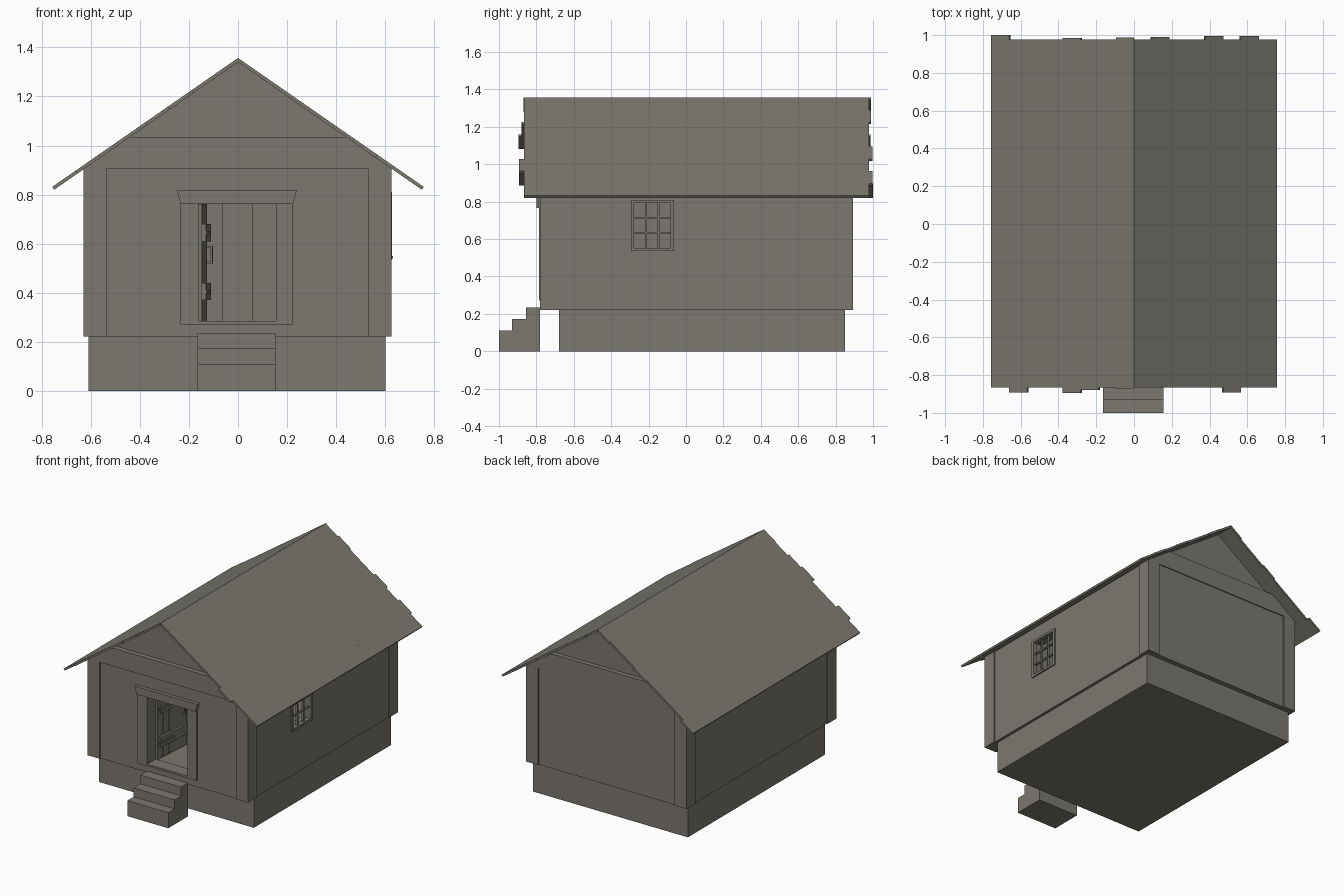
import bpy, bmesh, math
from mathutils import Matrix, Vector

if "Cube" in bpy.data.objects:
    bpy.data.objects.remove(bpy.data.objects["Cube"])

mat = bpy.data.materials.new("weathered grey brown")
mat.diffuse_color = (0.2, 0.188, 0.16, 1)
mat.use_nodes = True
mat.node_tree.nodes["Principled BSDF"].inputs["Base Color"].default_value = mat.diffuse_color


def finish(name, bm):
    bmesh.ops.recalc_face_normals(bm, faces=bm.faces)
    me = bpy.data.meshes.new(name)
    bm.to_mesh(me)
    bm.free()
    me.materials.append(mat)
    ob = bpy.data.objects.new(name, me)
    bpy.context.collection.objects.link(ob)
    return ob


def boxes(name, *items):
    """One object from boxes given as (x0, x1, y0, y1, z0, z1)."""
    bm = bmesh.new()
    for x0, x1, y0, y1, z0, z1 in items:
        m = Matrix.Translation(((x0 + x1) / 2, (y0 + y1) / 2, (z0 + z1) / 2)) \
            @ Matrix.Diagonal((x1 - x0, y1 - y0, z1 - z0, 1))
        bmesh.ops.create_cube(bm, size=1, matrix=m)
    return finish(name, bm)


def prism(name, profile, a, b, axis="y"):
    """Extrude an (x, z) profile along y, or a (y, z) profile along x."""
    bm = bmesh.new()
    put = (lambda p, t: (p[0], t, p[1])) if axis == "y" else (lambda p, t: (t, p[0], p[1]))
    face = bm.faces.new([bm.verts.new(put(p, a)) for p in profile])
    r = bmesh.ops.extrude_face_region(bm, geom=[face])
    move = Vector((0, b - a, 0)) if axis == "y" else Vector((b - a, 0, 0))
    bmesh.ops.translate(bm, vec=move, verts=[v for v in r["geom"] if isinstance(v, bmesh.types.BMVert)])
    return finish(name, bm)


# Foundation, floor and steps
boxes("foundation", (-0.61, 0.60, -0.68, 0.85, 0, 0.222))
boxes("floor", (-0.57, 0.565, -0.72, 0.84, 0.222, 0.27))
prism("front_steps", [(-1, 0), (-0.78, 0), (-0.78, 0.235), (-0.855, 0.235), (-0.855, 0.173),
                      (-0.93, 0.173), (-0.93, 0.11), (-1, 0.11)], -0.165, 0.155, "x")

# Corner posts
for side, x in (("left", -0.63), ("right", 0.53)):
    for end, y in (("front", -0.78), ("back", 0.795)):
        boxes(f"{end}_{side}_post", (x, x + 0.095, y, y + 0.098, 0.222, 0.907))

# Walls: front with doorway, right with window hole, plain left and back
B, T = 0.222, 0.925
boxes("front_wall", (-0.54, -0.17, -0.772, -0.70, B, T), (0.165, 0.535, -0.772, -0.70, B, T),
      (-0.17, 0.165, -0.772, -0.70, B, 0.28), (-0.17, 0.165, -0.772, -0.70, 0.78, T))
boxes("back_wall", (-0.54, 0.535, 0.815, 0.885, B, T))
boxes("back_wall_inner_post", (-0.065, 0.06, 0.77, 0.82, 0.27, T))
boxes("left_wall", (-0.624, -0.555, -0.69, 0.80, B, 0.907))
X0, X1, H = 0.55, 0.619, 0.907
boxes("right_wall", (X0, X1, -0.69, -0.285, B, H), (X0, X1, -0.075, 0.80, B, H),
      (X0, X1, -0.285, -0.075, B, 0.545), (X0, X1, -0.285, -0.075, 0.80, H))

# Window frame, glazing bars and latch
F0, F1 = 0.595, 0.628
bars = [(F0, F1, -0.295, -0.278, 0.535, 0.81), (F0, F1, -0.082, -0.065, 0.535, 0.81),
        (F0, F1, -0.278, -0.082, 0.535, 0.552), (F0, F1, -0.278, -0.082, 0.793, 0.81)]
for i in (1, 2):
    y = -0.278 + 0.196 * i / 3
    z = 0.552 + 0.241 * i / 3
    bars += [(0.603, 0.619, y - 0.005, y + 0.005, 0.552, 0.793),
             (0.603, 0.617, -0.278, -0.082, z - 0.005, z + 0.005)]
boxes("window_frame", *bars)
boxes("window_latch", (0.625, 0.632, -0.185, -0.175, 0.54, 0.55))

# Door frame with flared lintel
boxes("door_frame", (-0.235, -0.16, -0.785, -0.69, 0.285, 0.765), (0.155, 0.225, -0.785, -0.69, 0.285, 0.765),
      (-0.235, 0.225, -0.785, -0.69, 0.272, 0.286))
prism("door_lintel", [(-0.235, 0.765), (0.225, 0.765), (0.24, 0.82), (-0.25, 0.82)], -0.798, -0.69)

# Door standing open inwards, with battens, hinges and handle
door = boxes("door", *[(0, 0.018, 0.002 + 0.06 * i, 0.06 * (i + 1), 0.285, 0.762) for i in range(5)])
battens = boxes("door_battens", *[(0.018, 0.034, 0.015, 0.29, z, z + 0.07) for z in (0.37, 0.61)])
hinges = boxes("door_hinges", *[(0.034, 0.04, 0.0, 0.15, z, z + 0.015) for z in (0.397, 0.637)])
handle = boxes("door_handle", (0.036, 0.044, 0.255, 0.265, 0.52, 0.59),
               (0.018, 0.044, 0.255, 0.265, 0.52, 0.528), (0.018, 0.044, 0.255, 0.265, 0.582, 0.59))
for ob in (door, battens, hinges, handle):
    ob.location = (-0.165, -0.69, 0)
    ob.rotation_euler.z = math.radians(-4)

# Gables: a tie beam with a slightly recessed triangle above it
SLOPE, UNDER = 0.694, 1.342


def half(z):
    return (UNDER - z) / SLOPE


for end, s, yb, yg, yi in (("front", -1, -0.785, -0.75, -0.70), ("back", 1, 0.892, 0.86, 0.81)):
    out = 0.012 * s
    bm_profile = [(-half(0.907), 0.907), (half(0.907), 0.907), (half(1.035), 1.035), (-half(1.035), 1.035)]
    beam = prism(f"{end}_tie_beam", bm_profile, yb, yi)
    prism(f"{end}_gable", [(-half(1.0), 1.0), (half(1.0), 1.0), (0, UNDER)], yg, yi)

# Roof boards, ragged at both ends
N, REACH, TOP = 8, 0.757, 1.357
front_out = {(-1, 2): 0.015, (-1, 3): 0.03, (-1, 6): 0.027, (1, 5): 0.027, (-1, 0): 0.005}
back_out = {(-1, 7): 0.022, (-1, 0): 0.01, (-1, 3): 0.008, (1, 1): 0.012, (1, 4): 0.018, (1, 6): 0.018}
for side, s in (("left", -1), ("right", 1)):
    for i in range(N):
        xa, xb = REACH * i / N, REACH * (i + 1) / N
        za, zb = TOP - SLOPE * xa, TOP - SLOPE * xb
        nx = 0.0 if i == 0 else 0.008
        prism(f"{side}_roof_board_{i + 1}",
              [(s * xa, za), (s * xb, zb), (s * (xb - 0.008), zb - 0.0115), (s * (xa - nx), za - (0.017 if i == 0 else 0.0115))],
              -0.865 - front_out.get((s, i), 0), 0.978 + back_out.get((s, i), 0))
